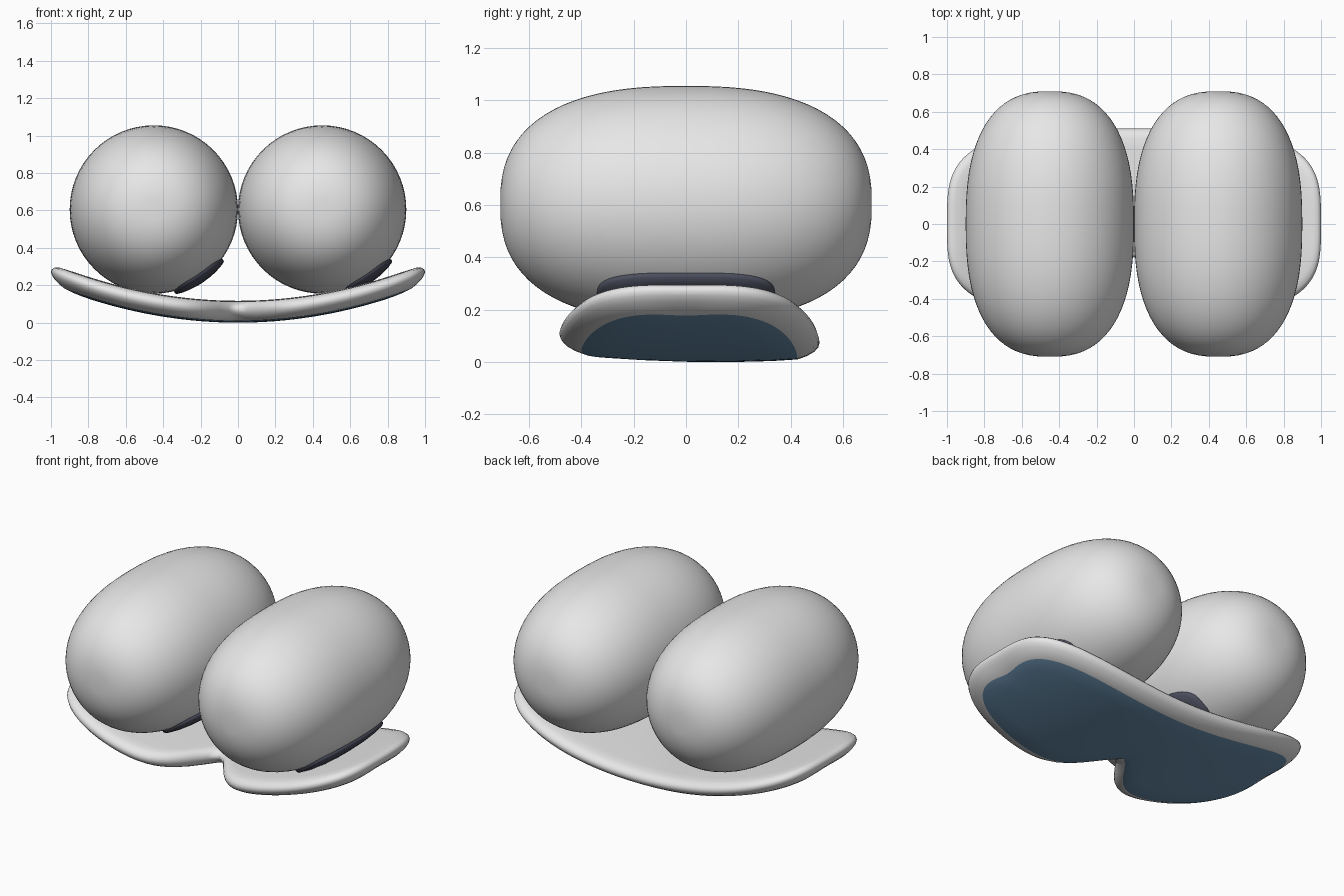
import bpy, bmesh, math

cube = bpy.data.objects.get("Cube")
if cube:
    bpy.data.objects.remove(cube, do_unlink=True)


def material(name, rgb):
    m = bpy.data.materials.new(name)
    m.use_nodes = True
    m.diffuse_color = (*rgb, 1)
    bsdf = m.node_tree.nodes["Principled BSDF"]
    bsdf.inputs["Base Color"].default_value = (*rgb, 1)
    bsdf.inputs["Roughness"].default_value = 0.5
    return m


GREY = material("light grey", (0.8, 0.8, 0.8))
BLUE = material("lens blue", (0.15, 0.29, 0.44))
DARK = material("dark pad", (0.07, 0.075, 0.11))


def finish(name, bm, mats, loc=(0, 0, 0)):
    bmesh.ops.remove_doubles(bm, verts=bm.verts, dist=1e-5)
    bmesh.ops.recalc_face_normals(bm, faces=bm.faces)
    mesh = bpy.data.meshes.new(name)
    bm.to_mesh(mesh)
    bm.free()
    for m in mats:
        mesh.materials.append(m)
    mesh.polygons.foreach_set("use_smooth", [True] * len(mesh.polygons))
    ob = bpy.data.objects.new(name, mesh)
    ob.location = loc
    bpy.context.collection.objects.link(ob)
    return ob


def bridge(bm, a, b, mat=0):
    n = len(a)
    for i in range(n):
        f = bm.faces.new((a[i], a[(i + 1) % n], b[(i + 1) % n], b[i]))
        f.material_index = mat


# Rounded barrel: superellipse profile turned about the y axis
RAD, HALF, POW = 0.45, 0.71, 2.5


def barrel_radius(y):
    return RAD * max(0, 1 - abs(y / HALF) ** POW) ** (1 / POW)


def barrel(name, x):
    bm = bmesh.new()
    rings, seg, steps = [], 64, 40
    for k in range(1, steps):
        t = math.pi * k / steps
        c, s = math.cos(t), math.sin(t)
        y = -math.copysign(abs(c) ** (2 / POW), c) * HALF
        r = RAD * s ** (2 / POW)
        rings.append([bm.verts.new((r * math.cos(2 * math.pi * i / seg), y,
                                    r * math.sin(2 * math.pi * i / seg))) for i in range(seg)])
    for a, b in zip(rings, rings[1:]):
        bridge(bm, a, b)
    bm.faces.new(rings[0])
    bm.faces.new(rings[-1])
    return finish(name, bm, [GREY], (x, 0, 0.605))


# Dark oval pad hugging the lower +x flank of a barrel
def pad(name, x):
    bm = bmesh.new()
    seg, mid, half_a, half_y, n = 48, math.radians(-56), math.radians(20), 0.34, 3

    def ring(scale, lift):
        out = []
        for i in range(seg):
            t = 2 * math.pi * i / seg
            c, s = math.cos(t), math.sin(t)
            a = mid + half_a * scale * math.copysign(abs(c) ** (2 / n), c)
            y = half_y * scale * math.copysign(abs(s) ** (2 / n), s)
            r = barrel_radius(y) + lift
            out.append(bm.verts.new((r * math.cos(a), y, r * math.sin(a))))
        return out

    rings = [ring(*p) for p in ((1, -0.02), (1, 0.008), (0.96, 0.018),
                                (0.75, 0.02), (0.5, 0.02), (0.25, 0.02), (0.02, 0.02))]
    for a, b in zip(rings, rings[1:]):
        bridge(bm, a, b)
    bm.faces.new(rings[-1])
    return finish(name, bm, [DARK], (x, 0, 0.605))


for side, x in (("right", -0.45), ("left", 0.45)):
    barrel(side + "_barrel", x)
    pad(side + "_pad", x)


# Curved mask plate: notched outline, rounded rim, coloured underside
def edge_y(x, back):
    base = max(0, 1 - abs(x) ** 3.5) ** (1 / 3.5)
    if back:
        return 0.51 * base
    return -0.495 * base + 0.32 * math.exp(-(abs(x) / 0.17) ** 1.6)


def mask():
    bm = bmesh.new()
    steps = 48
    half = [1 - (1 - k / steps) ** 2.5 for k in range(steps + 1)]
    xs = [-v for v in reversed(half)] + half[1:]
    outline = [(x, edge_y(x, False)) for x in xs]
    outline += [(x, edge_y(x, True)) for x in reversed(xs[1:-1])]

    def ring(inset, blend, dz):
        out = []
        for x, y in outline:
            sx, sy = 0.78 * x, 0.08 * (1 - x * x)
            t = inset / math.hypot(x - sx, y - sy)
            t += (1 - t) * blend
            px, py = x + (sx - x) * t, y + (sy - y) * t
            out.append(bm.verts.new((px, py, 0.072 + 0.2 * px * px + dz)))
        return out

    rim = ring(0, 0, 0)
    top = [rim] + [ring(*p) for p in ((0.005, 0, 0.015), (0.02, 0, 0.03), (0.05, 0, 0.04),
                                      (0.1, 0, 0.043), (0.1, 0.5, 0.045), (0.1, 1, 0.045))]
    low = [rim] + [ring(*p) for p in ((0.005, 0, -0.016), (0.02, 0, -0.033), (0.05, 0, -0.05),
                                      (0.085, 0, -0.062), (0.1, 0.25, -0.068),
                                      (0.1, 0.6, -0.071), (0.1, 1, -0.072))]
    for a, b in zip(top, top[1:]):
        bridge(bm, a, b)
    for i, (a, b) in enumerate(zip(low, low[1:])):
        bridge(bm, a, b, 1 if i >= 4 else 0)
    return finish("mask_plate", bm, [GREY, BLUE])


mask()
